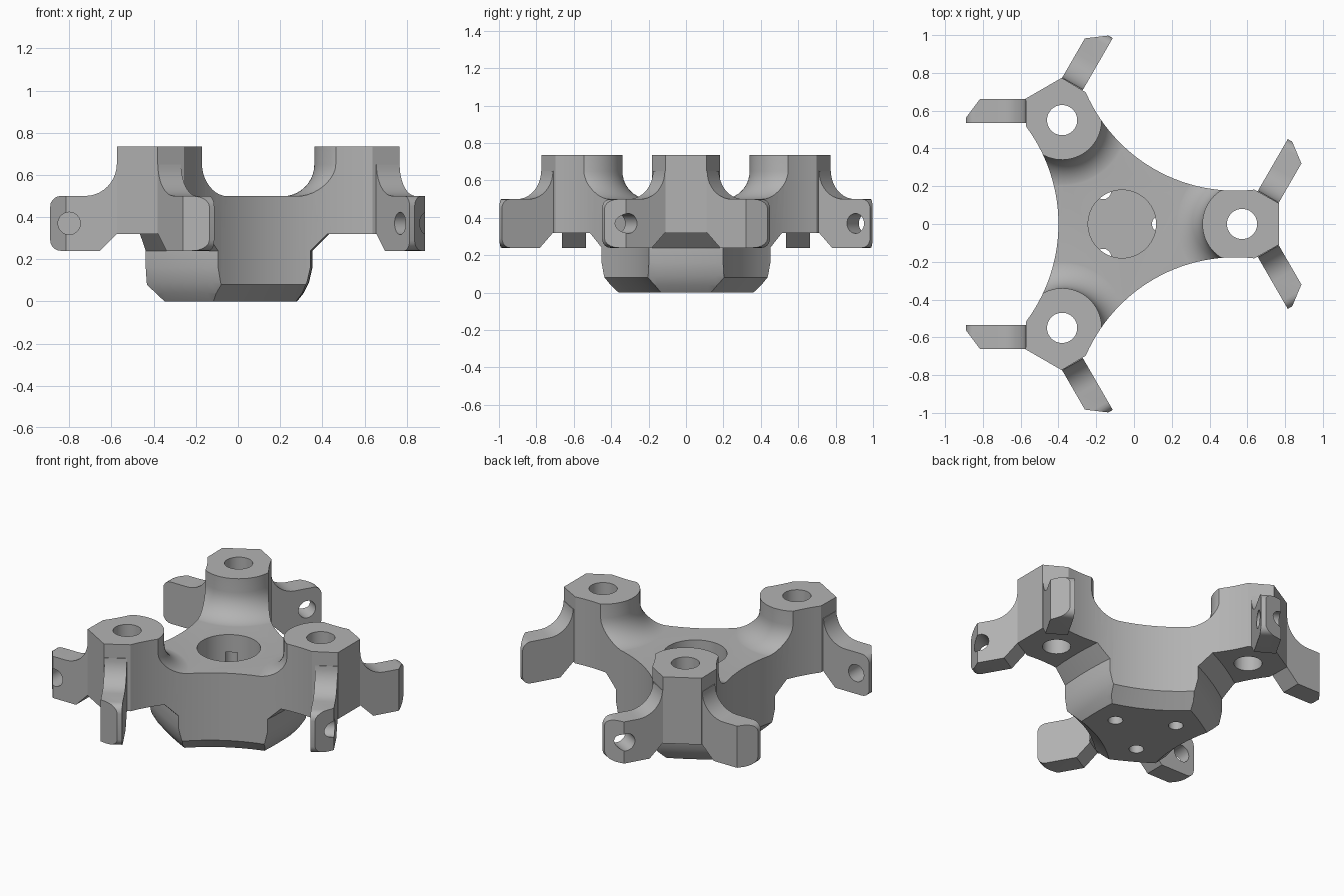
import bpy, bmesh, math
from mathutils import Matrix, Vector

cube = bpy.data.objects.get("Cube")
if cube:
    bpy.data.objects.remove(cube, do_unlink=True)

CX = -0.063                 # hub axis
POST = 0.635                # post distance from the hub axis
TOP, DECK, UNDER = 0.735, 0.50, 0.32
ARC_D, ARC_R = 1.2, 0.863   # concave side arcs
S60 = math.sin(math.pi / 3)

grey = bpy.data.materials.new("matte grey")
grey.use_nodes = True
grey.diffuse_color = (0.45, 0.45, 0.45, 1)
grey.node_tree.nodes["Principled BSDF"].inputs["Base Color"].default_value = (0.45, 0.45, 0.45, 1)


def make(name, bm, matrix=None):
    bmesh.ops.recalc_face_normals(bm, faces=bm.faces)
    if matrix:
        bm.transform(matrix)
    mesh = bpy.data.meshes.new(name)
    bm.to_mesh(mesh)
    bm.free()
    mesh.materials.append(grey)
    ob = bpy.data.objects.new(name, mesh)
    bpy.context.scene.collection.objects.link(ob)
    return ob


def loft(rings):
    """Closed solid through rings of equal point count."""
    bm = bmesh.new()
    loops = [[bm.verts.new(p) for p in ring] for ring in rings]
    n = len(loops[0])
    for a, b in zip(loops, loops[1:]):
        for i in range(n):
            j = (i + 1) % n
            bm.faces.new((a[i], a[j], b[j], b[i]))
    bm.faces.new(loops[0][::-1])
    bm.faces.new(loops[-1])
    return bm


def circle(r, z, n=48):
    return [(r * math.cos(2 * math.pi * i / n), r * math.sin(2 * math.pi * i / n), z) for i in range(n)]


def cylinder(name, r, z0, z1, matrix, n=48):
    return make(name, loft([circle(r, z0, n), circle(r, z1, n)]), matrix)


def combine(target, other, operation):
    mod = target.modifiers.new("combine", "BOOLEAN")
    mod.operation = operation
    mod.solver = "EXACT"
    mod.object = other
    with bpy.context.temp_override(object=target, active_object=target, selected_objects=[target]):
        bpy.ops.object.modifier_apply(modifier=mod.name)
    bpy.data.objects.remove(other, do_unlink=True)


def turn(k, x=0.0):
    """Frame of post k, moved outward by x."""
    return (Matrix.Translation((CX, 0, 0)) @ Matrix.Rotation(2 * math.pi * k / 3, 4, "Z")
            @ Matrix.Translation((x, 0, 0)))


def outline(inset, z):
    """Three-pointed plan with concave sides and half-hexagon ends."""
    pts = []
    r = ARC_R + inset
    end = POST + 0.065
    half = math.asin((end - ARC_D / 2) / r)
    # angular span of an arc, measured around its own centre
    span = math.pi / 6 + half
    for k in range(3):
        rot = Matrix.Rotation(2 * math.pi * k / 3, 3, "Z")
        local = [Vector((POST + 0.195, -0.11, z)), Vector((POST + 0.195, 0.11, z))]
        mid = math.pi / 3
        c = Vector((math.cos(mid), math.sin(mid), 0)) * ARC_D
        for i in range(29):
            a = mid + math.pi - span + 2 * span * i / 28
            local.append(c + Vector((math.cos(a), math.sin(a), 0)) * r + Vector((0, 0, z)))
        # arc must run from this post to the next one
        if local[2].y > local[-1].y:
            local[2:] = local[:1:-1]
        pts += [rot @ p for p in local]
    return pts


def base_ring(d, z):
    """Triangle with slightly bowed sides facing the posts."""
    pts = []
    for k in range(3):
        rot = Matrix.Rotation(2 * math.pi * k / 3, 3, "Z")
        for i in range(-6, 7):
            t = 0.24 * i / 6
            pts.append(rot @ Vector((d - 0.25 * t * t, t, z)))
        pts.append(rot @ Vector((d * 0.5, d * 1.5, z)))
    return pts


# Envelope: deck slab, tapered base, flared posts
body = cylinder("hub_bracket", 1.3, UNDER, DECK, turn(0))
levels = [(0.343, 0), (0.375, 0.04), (0.40, 0.09), (0.416, 0.16), (0.416, 0.24),
          (0.496, UNDER), (0.496, 0.4)]
base = make("tapered_base", loft([base_ring(d, z) for d, z in levels]), turn(0))
combine(body, base, "UNION")

for k in range(3):
    fillet = [(0.36 - 0.15 * math.sin(a), 0.649 - 0.15 * math.cos(a))
              for a in (math.pi / 2 * i / 10 for i in range(11))]
    rings = [circle(0.36, 0.42, 64)] + [circle(r, z, 64) for r, z in fillet] + [circle(0.21, 0.8, 64)]
    combine(body, make("flared_post", loft(rings), turn(k, POST)), "UNION")
    block = [(0.05, -0.3), (0.3, -0.3), (0.3, 0.3), (0.05, 0.3)]
    rings = [[(x, y, z) for x, y in block] for z in (0.41, 0.81)]
    combine(body, make("post_front", loft(rings), turn(k, POST)), "UNION")

# Trim to the plan outline, with a chamfered lower edge
prism = make("plan_outline", loft([outline(0.08, 0), outline(0, 0.08), outline(0, TOP)]), turn(0))
combine(body, prism, "INTERSECT")


def arm_profile():
    """Side profile of an arm: outward distance and height."""
    pts = [(0.1, 0.34), (0.175, 0.34), (0.275, 0.24)]
    for cz, a0 in ((0.29, -90), (0.45, 0)):
        for i in range(6):
            a = math.radians(a0 + 18 * i)
            pts.append((0.46 + 0.05 * math.cos(a), cz + 0.05 * math.sin(a)))
    for i in range(11):
        a = math.pi / 2 * i / 10
        pts.append((0.345 - 0.15 * math.sin(a), 0.65 - 0.15 * math.cos(a)))
    return pts + [(0.1, 0.65)]


# Paired arms, mirrored about each post's axis
for k in range(3):
    for side in (1, -1):
        frame = turn(k, POST) @ Matrix.Rotation(side * math.pi / 3, 4, "Z") @ Matrix.Diagonal((1, -side, 1, 1))
        bm = loft([[(x, y, z) for x, z in arm_profile()] for y in (-0.015, 0.112)])
        cut = bmesh.ops.bisect_plane(bm, geom=bm.verts[:] + bm.edges[:] + bm.faces[:],
                                     plane_co=(0.435, 0.112, 0), plane_no=(0.8, 0.6, 0),
                                     clear_outer=True)
        edges = [e for e in cut["geom_cut"] if isinstance(e, bmesh.types.BMEdge)]
        bmesh.ops.contextual_create(bm, geom=edges)
        bm.transform(frame)
        combine(body, make("arm", bm), "UNION")
        hole = frame @ Matrix.Translation((0.42, 0.05, 0.37)) @ Matrix.Rotation(math.pi / 2, 4, "X")
        combine(body, cylinder("arm_hole", 0.053, -0.12, 0.12, hole, 32), "DIFFERENCE")

# Centre pocket, bolt holes and post bores
combine(body, cylinder("pocket", 0.18, 0.16, 0.9, turn(0), 64), "DIFFERENCE")
for k in range(3):
    combine(body, cylinder("bolt_hole", 0.042, -0.1, 0.39, turn(k, 0.2), 32), "DIFFERENCE")
    combine(body, cylinder("post_bore", 0.08, 0.1, 0.9, turn(k, POST)), "DIFFERENCE")

# Smooth curved walls, keep edges crisp
for ob in bpy.context.selected_objects:
    ob.select_set(False)
bpy.context.view_layer.objects.active = body
body.select_set(True)
bpy.ops.object.shade_smooth_by_angle(angle=math.radians(25))
